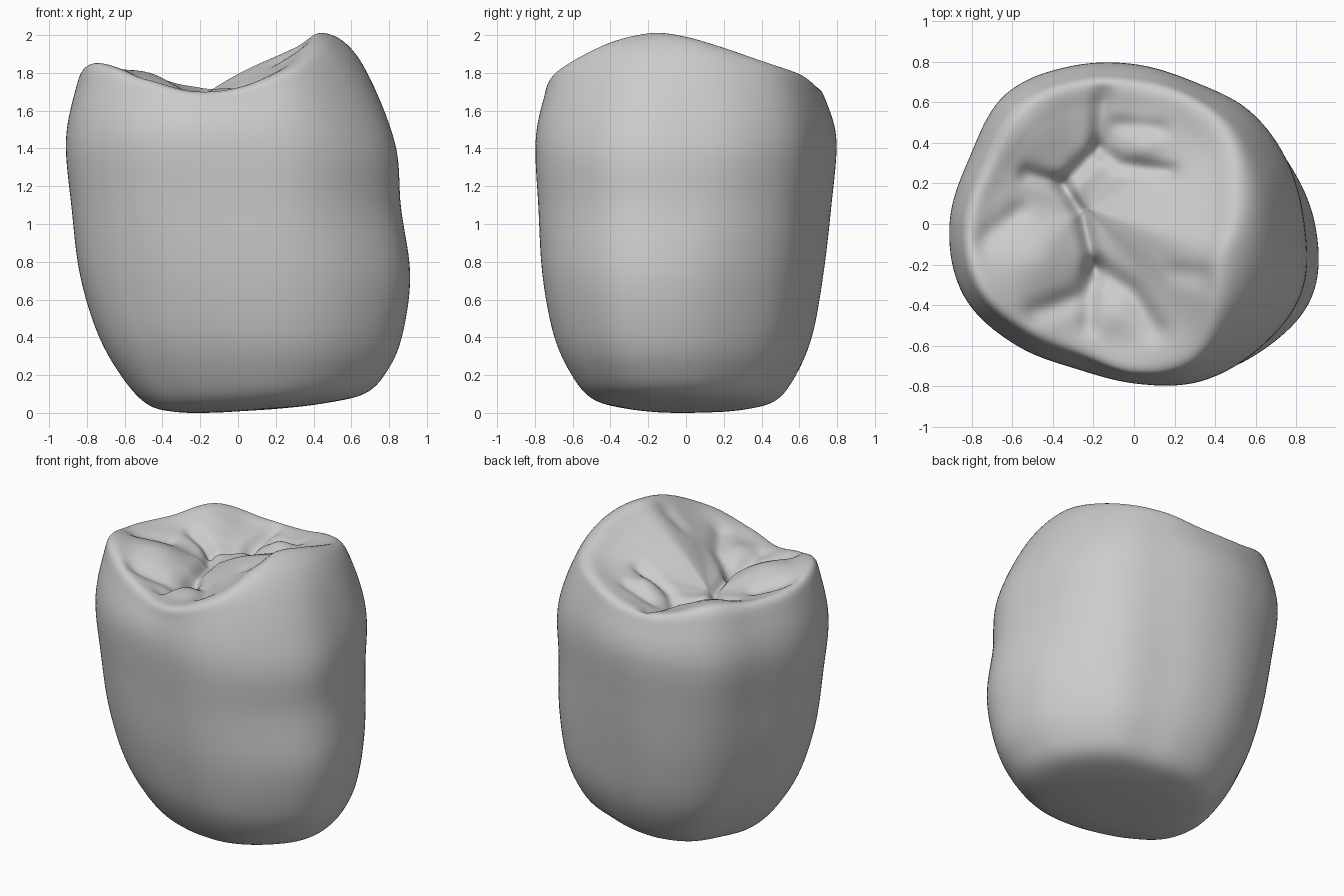
import bpy, bmesh, math
from mathutils import Vector

cube = bpy.data.objects.get("Cube")
if cube:
    bpy.data.objects.remove(cube)

COLUMNS, STEPS = 160, 9

# Outline radii every 22.5 degrees, starting at +x and turning towards +y
BELLY = [.885, .81, .76, .70, .72, .77, .81, .80, .845, .84, .76, .72, .74, .81, .88, .94]
SHOULDER = [.81, .80, .79, .76, .79, .845, .91, .885, .92, .92, .84, .77, .785, .835, .85, .86]
RIM = [.5, .55, .63, .66, .68, .74, .8, .78, .82, .82, .73, .67, .71, .7, .57, .48]
RIM_HEIGHT = [1.98, 1.92, 1.84, 1.78, 1.72, 1.72, 1.79, 1.77, 1.79, 1.84, 1.76, 1.69,
              1.71, 1.82, 1.95, 2]
# Root end rings: scale of the belly outline, shift in x, height
ROOT = [(.2, .02, 0), (.45, .04, .015), (.66, .07, .06), (.80, .06, .19), (.92, .03, .4)]
PIT = Vector((-.24, .08, 1.63))

# Chewing surface fissures (paths, depth, width) and raised lobes (x, y, radius, height)
FISSURES = [
    ([(-.2, -.22), (-.27, .05), (-.36, .2), (-.54, .25)], .045, .035),
    ([(-.36, .2), (-.19, .37), (-.16, .66)], .05, .04),
    ([(-.18, .37), (-.08, .3), (.17, .26)], .04, .035),
    ([(-.18, .38), (-.1, .49), (.12, .47)], .03, .04),
    ([(-.2, -.22), (-.27, -.35), (-.5, -.44)], .04, .05),
    ([(-.2, -.22), (-.02, -.33), (.1, -.52)], .04, .05),
    ([(-.2, -.22), (-.24, -.5)], .03, .04),
    ([(-.76, -.08), (-.58, .06)], .03, .05),
    ([(.2, -.24), (.32, -.25)], .02, .05),
]
LOBES = [(-.45, -.18, .18, .06), (-.52, .45, .17, .03), (.03, .39, .09, .04),
         (-.12, -.45, .1, .03), (0, .02, .25, .03)]


def spline(a, b, c, d, t):
    """Smooth curve from b to c, for numbers or vectors."""
    return (b * 2 + (c - a) * t + (a * 2 - b * 5 + c * 4 - d) * t * t
            + (b * 3 - a - c * 3 + d) * t ** 3) * .5


def around(values, turn):
    """Sample a closed list of values at a fraction of a turn."""
    n = len(values)
    i = int(turn * n)
    return spline(*(values[(i + k) % n] for k in (-1, 0, 1, 2)), turn * n - i)


def distance(p, a, b):
    """Distance in plan from point p to segment a-b."""
    a, b = Vector(a), Vector(b)
    f = max(0, min(1, (p - a).dot(b - a) / (b - a).length_squared))
    return (p - a - (b - a) * f).length


def relief(v):
    """Height change of the chewing surface at a point."""
    p = v.xy
    h = sum(top * math.exp(-((p - Vector((x, y))).length / r) ** 2) for x, y, r, top in LOBES)
    for path, depth, width in FISSURES:
        d = min(distance(p, a, b) for a, b in zip(path, path[1:]))
        h -= depth * math.exp(-(d / width) ** 2)
    return h


def column(turn):
    """One profile, from the root end over the rim down into the central pit."""
    angle = turn * math.tau
    ray = Vector((math.cos(angle), math.sin(angle), 0))
    belly, shoulder, rim = (around(o, turn) for o in (BELLY, SHOULDER, RIM))
    top = around(RIM_HEIGHT, turn)
    stations = [Vector((.01, 0, 0))]
    for scale, shift, z in ROOT:
        p = ray * belly * scale + Vector((shift, 0, z))
        p.z += .06 * p.x * (1 - z / .4)
        stations.append(p)
    stations.append(ray * belly + Vector((0, 0, .72)))
    stations.append(ray * (belly * .4 + shoulder * .6) + Vector((0, 0, 1.08)))
    stations.append(ray * shoulder + Vector((0, 0, 1.43)))
    stations.append(ray * (shoulder + rim) * .5 + Vector((0, 0, 1.43 + (top - 1.43) * .72)))
    crest = ray * rim + Vector((0, 0, top))
    rim_index = len(stations)
    stations += [PIT.lerp(crest, t) for t in (1, .8, .55, .3, .1, 0)]
    last = len(stations) - 1
    points = []
    for i in range(last):
        a, b, c, d = (stations[max(0, min(last, i + k))] for k in (-1, 0, 1, 2))
        for s in range(STEPS):
            p = spline(a, b, c, d, s / STEPS)
            fade = max(0, min(1, i + s / STEPS - rim_index + .3))
            if fade:
                p.z += relief(p) * fade
            points.append(p)
    return points[1:]


# Tooth crown
bm = bmesh.new()
columns = [[bm.verts.new(p) for p in column(i / COLUMNS)] for i in range(COLUMNS)]
for i, here in enumerate(columns):
    after = columns[(i + 1) % COLUMNS]
    for k in range(len(here) - 1):
        bm.faces.new((here[k], after[k], after[k + 1], here[k + 1]))
bm.faces.new([c[0] for c in reversed(columns)])
bm.faces.new([c[-1] for c in columns])
for _ in range(3):
    bmesh.ops.smooth_vert(bm, verts=bm.verts, factor=.4, use_axis_x=True,
                          use_axis_y=True, use_axis_z=True)

# Stand on the ground, centred
lows = [min(v.co[k] for v in bm.verts) for k in range(3)]
highs = [max(v.co[k] for v in bm.verts) for k in range(3)]
offset = Vector(((lows[0] + highs[0]) / 2, (lows[1] + highs[1]) / 2, lows[2]))
bmesh.ops.translate(bm, verts=bm.verts, vec=-offset)
bmesh.ops.recalc_face_normals(bm, faces=bm.faces)

mesh = bpy.data.meshes.new("tooth_crown")
bm.to_mesh(mesh)
bm.free()
crown = bpy.data.objects.new("tooth_crown", mesh)
bpy.context.collection.objects.link(crown)

# Enamel colour
enamel = bpy.data.materials.new("grey_enamel")
enamel.use_nodes = True
colour = (.6, .6, .6, 1)
enamel.diffuse_color = colour
enamel.node_tree.nodes["Principled BSDF"].inputs["Base Color"].default_value = colour
mesh.materials.append(enamel)
for face in mesh.polygons:
    face.use_smooth = True
